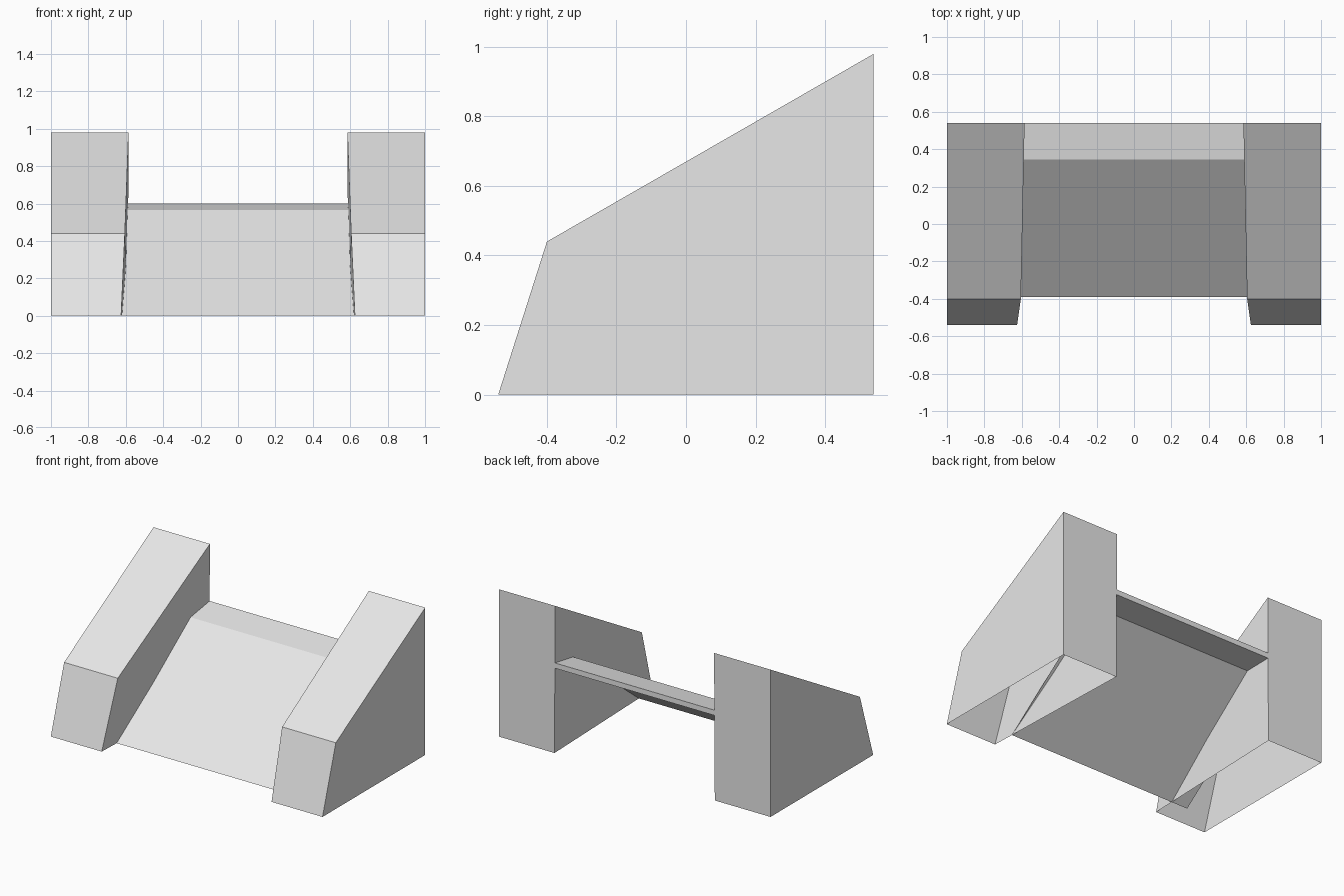
import bpy
import bmesh

cube = bpy.data.objects.get("Cube")
if cube:
    bpy.data.objects.remove(cube, do_unlink=True)

# One flat grey for everything
grey = bpy.data.materials.new("light_grey")
grey.use_nodes = True
colour = (0.8, 0.8, 0.8, 1)
grey.diffuse_color = colour
grey.node_tree.nodes["Principled BSDF"].inputs["Base Color"].default_value = colour


def add_object(name, bm):
    mesh = bpy.data.meshes.new(name)
    bm.to_mesh(mesh)
    bm.free()
    mesh.materials.append(grey)
    obj = bpy.data.objects.new(name, mesh)
    bpy.context.collection.objects.link(obj)
    return obj


def add_wall(name, side):
    """Sloped side wall, open underneath; each row is y, z and inner x."""
    profile = [(-0.54, 0, 0.625), (-0.40, 0.44, 0.605),
               (0.54, 0.98, 0.585), (0.54, 0, 0.59)]
    bm = bmesh.new()
    outer = [bm.verts.new((side, y, z)) for y, z, x in profile]
    inner = [bm.verts.new((side * x, y, z)) for y, z, x in profile]
    faces = [bm.faces.new(outer), bm.faces.new(inner[::-1])]
    # Front, sloping top and back
    for i in range(3):
        faces.append(bm.faces.new((outer[i + 1], outer[i], inner[i], inner[i + 1])))
    if side < 0:
        bmesh.ops.reverse_faces(bm, faces=faces)
    add_object(name, bm)


add_wall("left_wall", 1)
add_wall("right_wall", -1)

# Thin ramp sheet with a wedge-shaped landing at the back
bm = bmesh.new()
path = [(-0.39, 0), (0.345, 0.565), (0.54, 0.60), (0.54, 0.565)]
right = [bm.verts.new((-0.74, y, z)) for y, z in path]
left = [bm.verts.new((0.62, y, z)) for y, z in path]
for a, b in ((0, 1), (1, 2), (2, 3), (3, 1)):
    bm.faces.new((right[a], left[a], left[b], right[b]))
add_object("ramp", bm)
